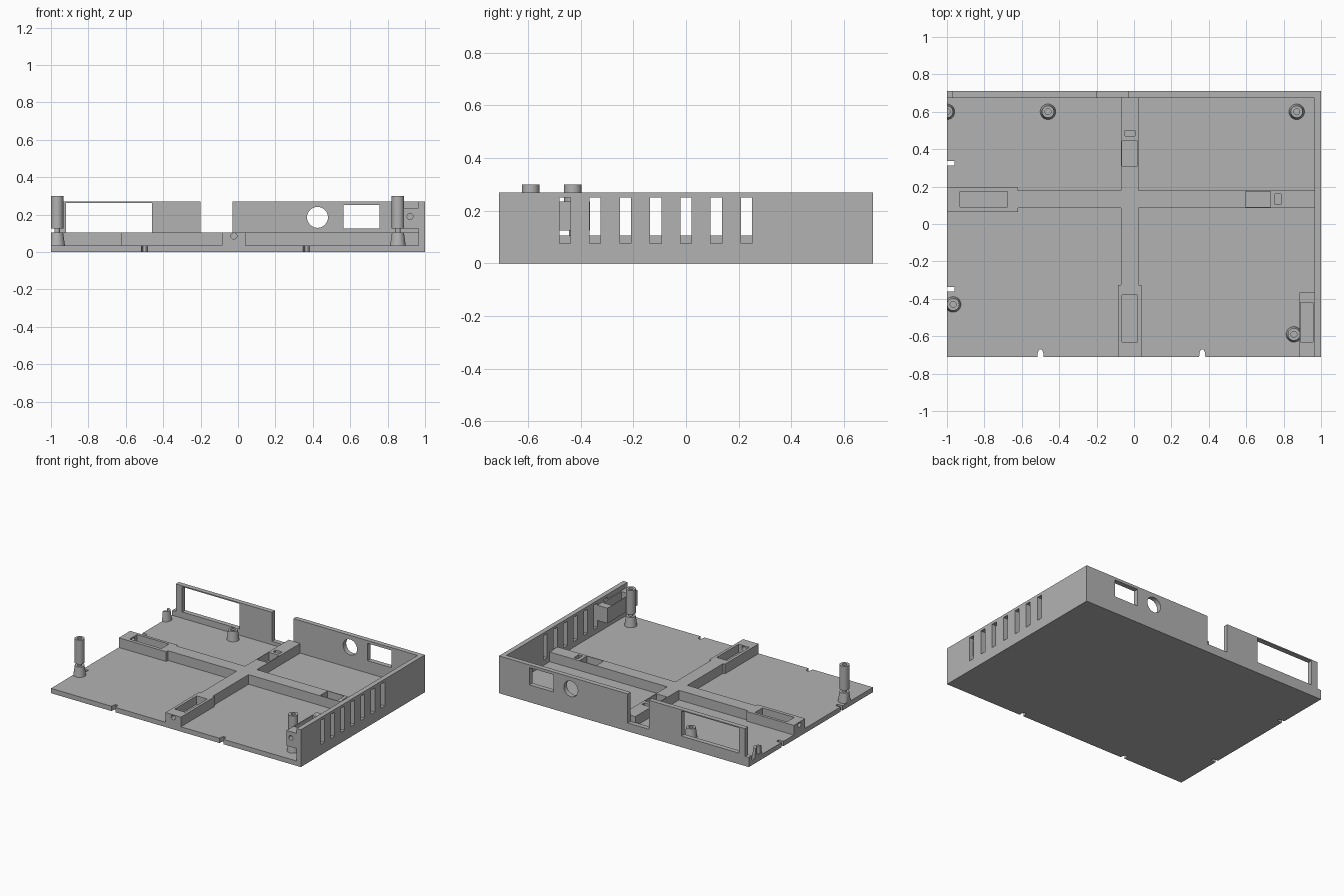
import bpy, bmesh, math
from mathutils import Matrix, Vector

cube = bpy.data.objects.get("Cube")
if cube:
    bpy.data.objects.remove(cube)

grey = bpy.data.materials.new("light_grey")
grey.use_nodes = True
grey.diffuse_color = (0.45, 0.45, 0.45, 1)
grey.node_tree.nodes["Principled BSDF"].inputs["Base Color"].default_value = (0.45, 0.45, 0.45, 1)


def finish(name, bm):
    bmesh.ops.recalc_face_normals(bm, faces=bm.faces)
    mesh = bpy.data.meshes.new(name)
    bm.to_mesh(mesh)
    bm.free()
    mesh.materials.append(grey)
    ob = bpy.data.objects.new(name, mesh)
    bpy.context.collection.objects.link(ob)
    return ob


def box(name, x0, x1, y0, y1, z0, z1):
    bm = bmesh.new()
    centre = Vector((x0 + x1, y0 + y1, z0 + z1)) / 2
    size = Matrix.Diagonal((x1 - x0, y1 - y0, z1 - z0, 1))
    bmesh.ops.create_cube(bm, size=1, matrix=Matrix.Translation(centre) @ size)
    return finish(name, bm)


def rod(name, centre, radius, length, axis="Z"):
    turn = {"X": Matrix.Rotation(math.pi / 2, 4, "Y"),
            "Y": Matrix.Rotation(math.pi / 2, 4, "X"),
            "Z": Matrix.Identity(4)}[axis]
    bm = bmesh.new()
    bmesh.ops.create_cone(bm, cap_ends=True, segments=32, radius1=radius, radius2=radius,
                          depth=length, matrix=Matrix.Translation(centre) @ turn)
    return finish(name, bm)


def prism(name, outline, z0, z1):
    bm = bmesh.new()
    face = bm.faces.new([bm.verts.new((x, y, z0)) for x, y in outline])
    top = bmesh.ops.extrude_face_region(bm, geom=[face])["geom"]
    bmesh.ops.translate(bm, vec=(0, 0, z1 - z0),
                        verts=[v for v in top if isinstance(v, bmesh.types.BMVert)])
    return finish(name, bm)


def lathe(name, x, y, profile):
    bm = bmesh.new()
    verts = [bm.verts.new((x + r, y, z)) for r, z in profile]
    edges = [bm.edges.new(pair) for pair in zip(verts, verts[1:])]
    bmesh.ops.spin(bm, geom=verts + edges, cent=(x, y, 0), axis=(0, 0, 1),
                   angle=2 * math.pi, steps=32)
    bmesh.ops.remove_doubles(bm, verts=bm.verts, dist=0.0005)
    return finish(name, bm)


def cut(target, cutters):
    for cutter in cutters:
        mod = target.modifiers.new("cut", "BOOLEAN")
        mod.operation, mod.solver, mod.object = "DIFFERENCE", "EXACT", cutter
        bpy.context.view_layer.objects.active = target
        bpy.ops.object.modifier_apply(modifier=mod.name)
        bpy.data.objects.remove(cutter)


def smooth(ob):
    bpy.ops.object.select_all(action="DESELECT")
    ob.select_set(True)
    bpy.context.view_layer.objects.active = ob
    bpy.ops.object.shade_smooth_by_angle(angle=math.radians(30))


FLOOR, RIB, TOP = 0.035, 0.105, 0.27

# Floor plate with small edge notches
plate = box("floor_plate", -1, 1, -0.71, 0.71, 0, FLOOR)
notches = []
for x in (-0.5, 0.365):
    shape = [(x - 0.018, -0.73), (x + 0.018, -0.73), (x + 0.015, -0.69),
             (x + 0.008, -0.672), (x - 0.008, -0.672), (x - 0.015, -0.69)]
    notches.append(prism("notch", shape, -0.1, 0.1))
for y in (0.325, -0.35):
    notches.append(box("notch", -1.1, -0.96, y - 0.012, y + 0.012, -0.1, 0.1))
cut(plate, notches)

# Back wall with port openings
back = box("back_wall", -1, 1, 0.675, 0.71, 0, TOP)
cut(back, [
    box("step", -1.1, -0.97, 0.6, 0.8, 0.07, 0.4),
    box("window", -0.92, -0.46, 0.6, 0.8, 0.08, 0.262),
    box("gap", -0.2, -0.03, 0.6, 0.8, 0.06, 0.4),
    box("port", 0.565, 0.757, 0.6, 0.8, 0.125, 0.25),
    rod("round_port", (0.425, 0.69, 0.185), 0.056, 0.3, "Y"),
])

# Right wall with a row of vent slots
side = box("vented_side_wall", 0.965, 1, -0.71, 0.71, 0, TOP)
cut(side, [box("slot", 0.9, 1.1, y - 0.021, y + 0.021, 0.075, 0.25)
           for y in (-0.46 + 0.115 * i for i in range(7))])

# Cross-shaped stiffening rib, widened at its two outer ends
outline = [(-0.085, -0.71), (0.04, -0.71), (0.04, -0.325), (0.025, -0.325),
           (0.025, 0.085), (0.97, 0.085), (0.97, 0.18), (0.025, 0.18),
           (0.025, 0.68), (-0.07, 0.68), (-0.07, 0.18), (-0.62, 0.18),
           (-0.62, 0.195), (-1, 0.195), (-1, 0.065), (-0.62, 0.065),
           (-0.62, 0.085), (-0.07, 0.085), (-0.07, -0.325), (-0.085, -0.325)]
rib = prism("cross_rib", outline, FLOOR - 0.005, RIB)
pockets = [(-0.065, 0.02, -0.63, -0.38), (-0.065, 0.02, 0.31, 0.445),
           (-0.048, 0.005, 0.47, 0.5), (-0.93, -0.675, 0.09, 0.175),
           (0.595, 0.73, 0.09, 0.175), (0.755, 0.785, 0.105, 0.16)]
cut(rib, [box("pocket", *p, 0.045, 0.2) for p in pockets])
cut(rib, [rod("bore", (-0.022, -0.67, 0.085), 0.016, 0.12, "Y"),
          rod("bore", (-0.965, 0.13, 0.085), 0.016, 0.12, "X")])

# Pocketed block fixed high on the side wall
block = box("side_block", 0.885, 0.97, -0.71, -0.365, 0.125, 0.235)
cut(block, [box("pocket", 0.89, 0.957, -0.63, -0.42, 0.145, 0.4),
            rod("bore", (0.92, -0.67, 0.19), 0.016, 0.12, "Y")])

# Tapered standoffs, clipped where they pass the open left edge
STANDOFF = [(0.042, FLOOR - 0.003), (0.032, RIB), (0.016, RIB), (0.016, 0.05), (0, 0.05)]
POST = [(0, 0.08), (0.015, 0.08), (0.015, 0.125), (0.033, 0.125),
        (0.033, 0.3), (0.016, 0.3), (0.016, 0.2), (0, 0.2)]
SPOTS = {"back_left": (0.87, 0.6), "back_middle": (-0.46, 0.6), "back_right": (-1, 0.6),
         "front_left": (0.855, -0.59), "front_right": (-0.967, -0.43)}
for place, (x, y) in SPOTS.items():
    base = lathe(place + "_standoff", x, y, [(0, FLOOR - 0.003)] + STANDOFF)
    if x < -0.9:
        cut(base, [box("clip", -1.2, -1, y - 0.1, y + 0.1, 0, 0.4)])
    smooth(base)
    if place.startswith("front"):
        smooth(lathe(place + "_post", x, y, POST))
